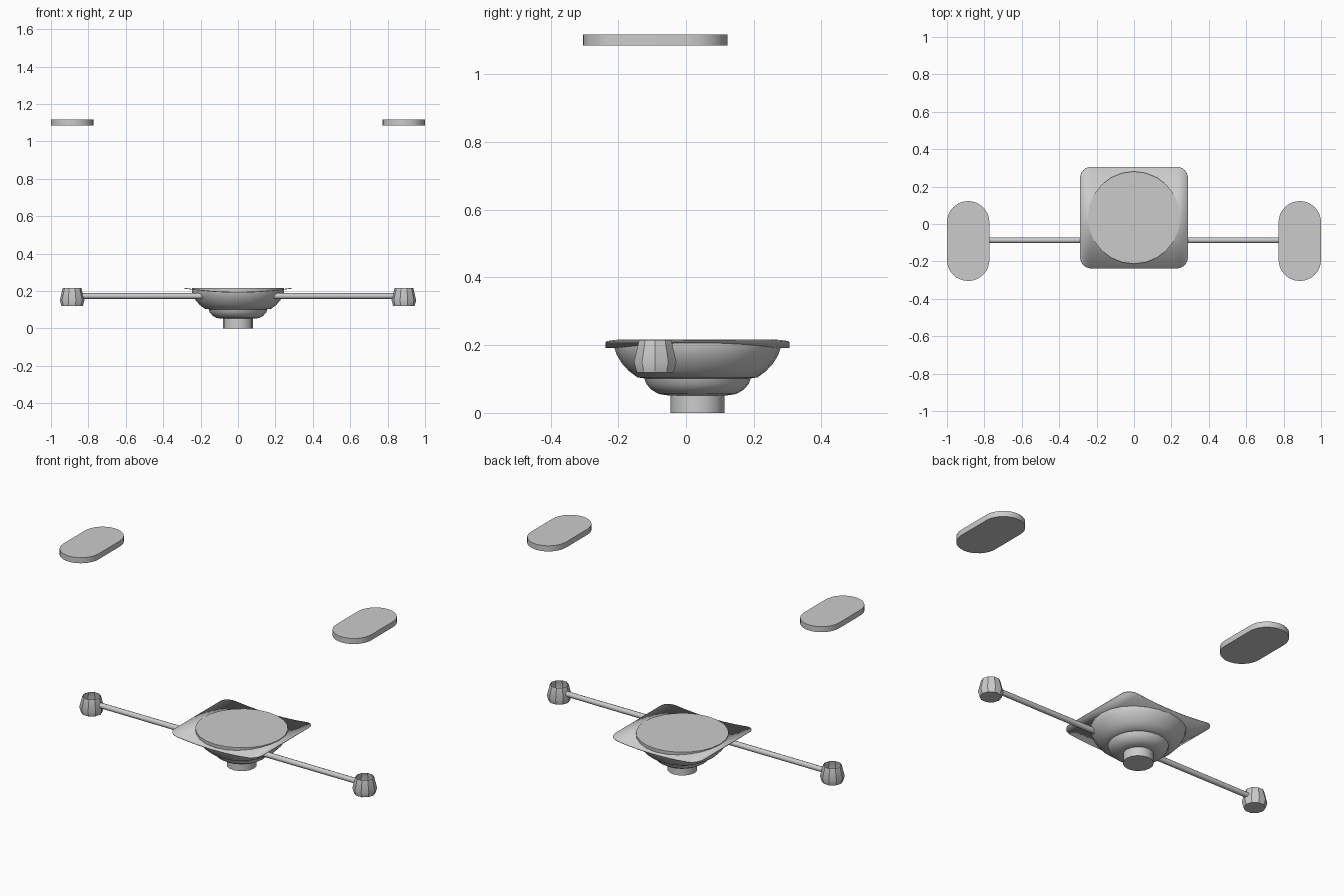
import bpy, bmesh
from math import sin, cos, pi, radians, sqrt
from mathutils import Matrix

cube = bpy.data.objects.get("Cube")
if cube:
    bpy.data.objects.remove(cube, do_unlink=True)

grey = bpy.data.materials.new("plain_grey")
grey.use_nodes = True
grey.diffuse_color = (0.6, 0.6, 0.6, 1)
grey.node_tree.nodes["Principled BSDF"].inputs["Base Color"].default_value = (0.6, 0.6, 0.6, 1)


def finish(name, bm, place=(0, 0, 0), angle=30):
    """Turn a bmesh into a shaded object with the grey material."""
    bmesh.ops.recalc_face_normals(bm, faces=bm.faces)
    mesh = bpy.data.meshes.new(name)
    bm.to_mesh(mesh)
    bm.free()
    mesh.materials.append(grey)
    mesh.shade_smooth()
    mesh.set_sharp_from_angle(angle=radians(angle))
    obj = bpy.data.objects.new(name, mesh)
    obj.location = place
    bpy.context.collection.objects.link(obj)
    return obj


def lathe(profile, sides, open_top=False):
    """Revolve (radius, height) points about z, bottom to top."""
    bm = bmesh.new()
    rings = [[bm.verts.new((r * cos(2 * pi * i / sides), r * sin(2 * pi * i / sides), z))
              for i in range(sides)] for r, z in profile]
    for low, high in zip(rings, rings[1:]):
        for i in range(sides):
            j = (i + 1) % sides
            bm.faces.new((low[i], low[j], high[j], high[i]))
    bm.faces.new(rings[0][::-1])
    if not open_top:
        bm.faces.new(rings[-1])
    return bm


BODY_Y, SIDE_Y = 0.034, -0.091

# Central pedestal and two-stage bowl
finish("pedestal", lathe([(0.08, 0), (0.08, 0.06)], 16), (0, BODY_Y, 0))
finish("bowl", lathe([(0.09, 0.052), (0.115, 0.056), (0.137, 0.069), (0.151, 0.085),
                      (0.157, 0.102), (0.178, 0.105), (0.203, 0.124), (0.224, 0.147),
                      (0.239, 0.172), (0.247, 0.197), (0.247, 0.215)], 24),
       (0, BODY_Y, 0), 40)

# Rounded square plate, curling up towards its left and right edges
HALF_W, HALF_D, CORNER = 0.288, 0.272, 0.06
bm = bmesh.new()
inner = HALF_W - CORNER
right = [inner * k / 6 for k in range(1, 7)]
right += [inner + CORNER * sin(pi / 2 * k / 6) for k in range(1, 7)]
columns = []
for x in [-v for v in reversed(right)] + [0] + right:
    over = max(0, abs(x) - inner)
    depth = HALF_D - CORNER + sqrt(max(0, CORNER ** 2 - over ** 2))
    z = 0.193 + 0.022 * (x / HALF_W) ** 2
    columns.append([bm.verts.new((x, s * depth, z)) for s in (-1, 1)])
for a, b in zip(columns, columns[1:]):
    bm.faces.new((a[0], b[0], b[1], a[1]))
plate = finish("curved_plate", bm, (0, BODY_Y, 0))
thick = plate.modifiers.new("thickness", "SOLIDIFY")
thick.thickness = 0.004
thick.offset = 0

# Matching parts on both sides
for side, sign in (("left", 1), ("right", -1)):
    # Thin horizontal arm
    bm = lathe([(0.016, 0.17), (0.015, 0.835)], 10)
    bmesh.ops.transform(bm, matrix=Matrix.Rotation(sign * pi / 2, 4, "Y"), verts=bm.verts)
    finish(side + "_arm", bm, (0, -0.087, 0.173), 40)

    # Open faceted cup
    finish(side + "_cup", lathe([(0.057, 0.12), (0.066, 0.15), (0.05, 0.215)], 10, True),
           (sign * 0.887, SIDE_Y, 0))

    # Floating pad with round ends
    bm = bmesh.new()
    radius, straight = 0.1135, 0.1
    outline = []
    for end in (0, 1):
        for k in range(17):
            t = pi * end + pi * k / 16
            outline.append(bm.verts.new((radius * cos(t),
                                         radius * sin(t) + straight * (1 - 2 * end), 0)))
    base = bm.faces.new(outline)
    top = bmesh.ops.extrude_face_region(bm, geom=[base], use_keep_orig=True)
    bmesh.ops.translate(bm, vec=(0, 0, 0.033),
                        verts=[v for v in top["geom"] if isinstance(v, bmesh.types.BMVert)])
    finish(side + "_pad", bm, (sign * 0.8865, SIDE_Y, 1.085))
